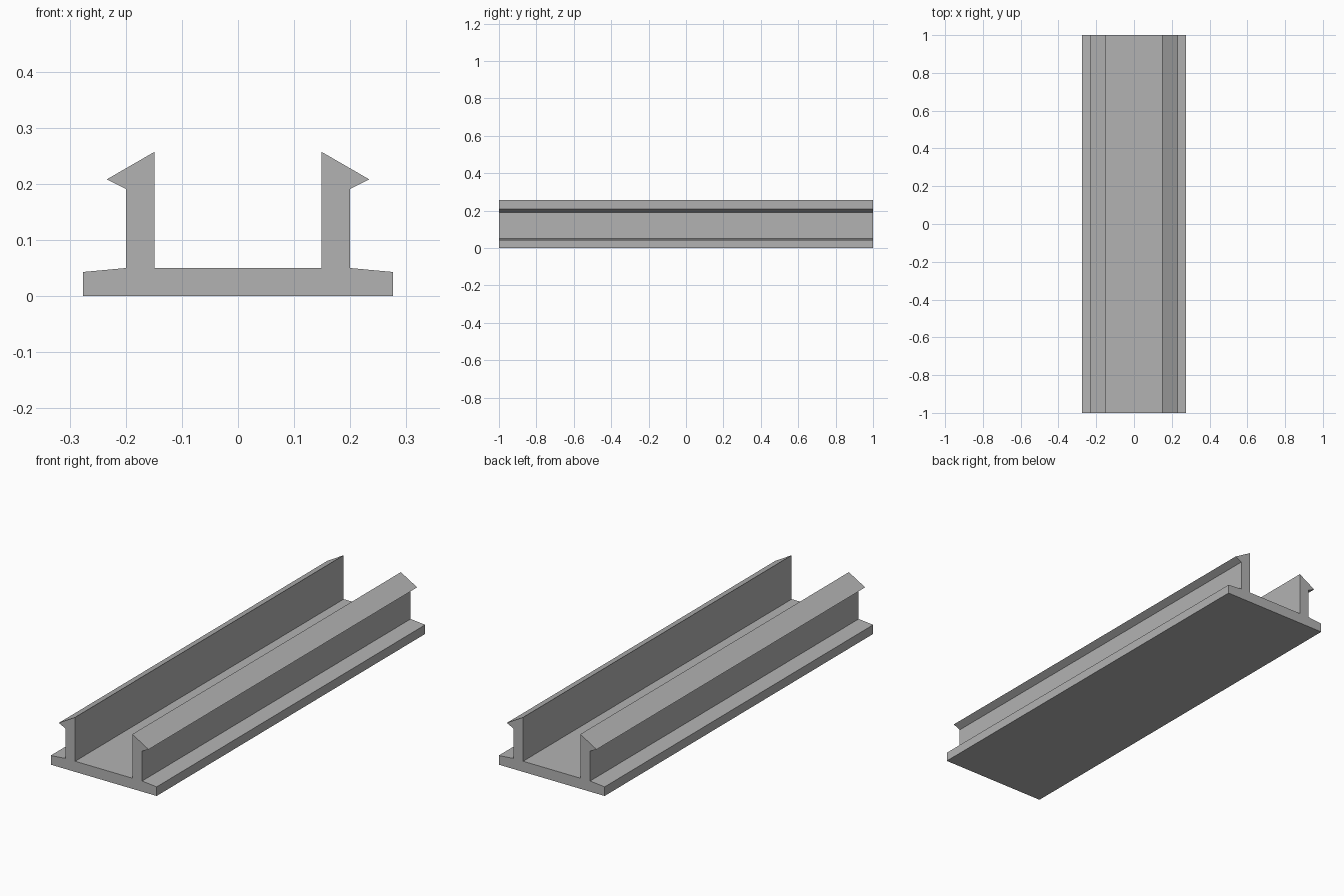
import bpy
import bmesh

if "Cube" in bpy.data.objects:
    bpy.data.objects.remove(bpy.data.objects["Cube"], do_unlink=True)

# Single plain grey
grey = bpy.data.materials.new("plain_grey")
grey.use_nodes = True
colour = (0.45, 0.45, 0.45, 1)
grey.diffuse_color = colour
grey.node_tree.nodes["Principled BSDF"].inputs["Base Color"].default_value = colour

# Half cross-section (x, z): base flange, upright wall, barbed lip, channel floor
half = [(0.276, 0), (0.276, 0.043), (0.2, 0.05), (0.2, 0.191),
        (0.234, 0.208), (0.149, 0.257), (0.149, 0.05)]
section = half + [(-x, z) for x, z in reversed(half)]

# Extrude the mirrored section along the length
bm = bmesh.new()
end = bm.faces.new([bm.verts.new((x, -1, z)) for x, z in section])
sweep = bmesh.ops.extrude_face_region(bm, geom=[end], use_keep_orig=True)
moved = [v for v in sweep["geom"] if isinstance(v, bmesh.types.BMVert)]
bmesh.ops.translate(bm, verts=moved, vec=(0, 2, 0))
bmesh.ops.recalc_face_normals(bm, faces=bm.faces)

mesh = bpy.data.meshes.new("snap_channel")
bm.to_mesh(mesh)
bm.free()
mesh.materials.append(grey)
channel = bpy.data.objects.new("snap_channel", mesh)
bpy.context.collection.objects.link(channel)
